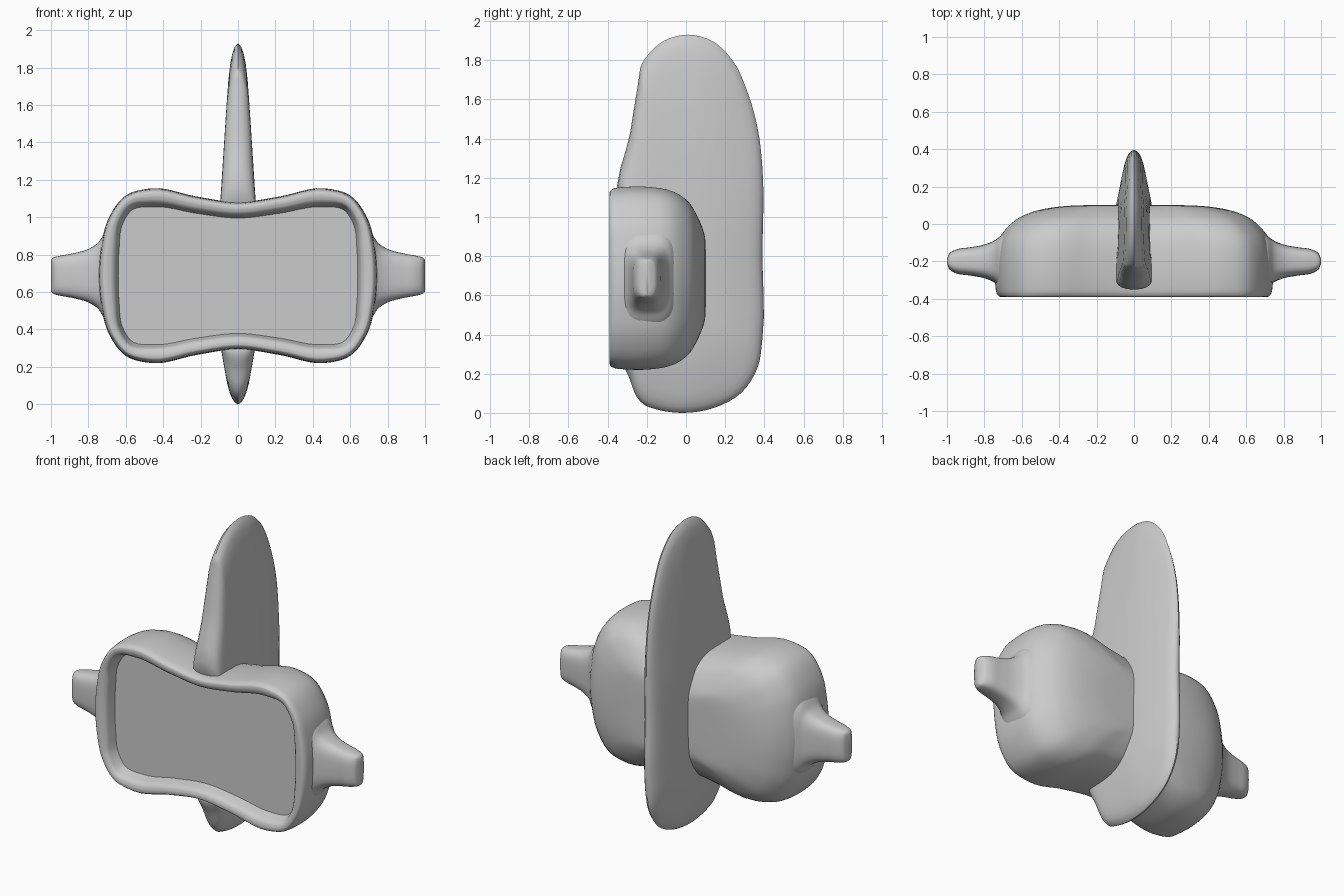
import bpy, bmesh, math
from mathutils import Vector

if "Cube" in bpy.data.objects:
    bpy.data.objects.remove(bpy.data.objects["Cube"])

CZ = 0.6875  # height of the mask's centre line


def spline(pts, n, closed=False):
    """Smooth curve through points, n samples per span."""
    p = [Vector(q) for q in pts]
    k = len(p)

    def slope(i):
        if not closed and i == 0:
            return (p[1] - p[0]) / (p[1] - p[0]).length
        if not closed and i == k - 1:
            return (p[-1] - p[-2]) / (p[-1] - p[-2]).length
        a, b = p[i % k] - p[(i - 1) % k], p[(i + 1) % k] - p[i % k]
        la, lb = a.length, b.length
        return (a * (lb / la) + b * (la / lb)) / (la + lb)

    out = []
    for i in range(k if closed else k - 1):
        a, b = p[i], p[(i + 1) % k]
        d = (b - a).length
        ma, mb = slope(i) * d, slope(i + 1) * d
        for j in range(n):
            t = j / n
            out.append(a * (2*t**3 - 3*t*t + 1) + ma * (t**3 - 2*t*t + t)
                       + b * (3*t*t - 2*t**3) + mb * (t**3 - t*t))
    if not closed:
        out.append(p[-1])
    return out


def loft(name, rings, cap_start=True, cap_end=True, angle=50):
    bm = bmesh.new()
    vs = [[bm.verts.new(c) for c in r] for r in rings]
    n = len(vs[0])
    for a, b in zip(vs, vs[1:]):
        for i in range(n):
            j = (i + 1) % n
            bm.faces.new((a[i], a[j], b[j], b[i]))
    if cap_start:
        bm.faces.new(vs[0])
    if cap_end:
        bm.faces.new(vs[-1])
    bmesh.ops.remove_doubles(bm, verts=bm.verts, dist=1e-5)
    bmesh.ops.recalc_face_normals(bm, faces=bm.faces)
    me = bpy.data.meshes.new(name)
    bm.to_mesh(me)
    bm.free()
    ob = bpy.data.objects.new(name, me)
    bpy.context.collection.objects.link(ob)
    bpy.ops.object.select_all(action='DESELECT')
    ob.select_set(True)
    bpy.context.view_layer.objects.active = ob
    bpy.ops.object.shade_smooth_by_angle(angle=math.radians(angle))
    return ob


def outline(quarter):
    """Mirror a quarter outline into a full smooth loop."""
    right = quarter + [(x, -z) for x, z in quarter[-2::-1]]
    return spline(right + [(-x, z) for x, z in right[-2:0:-1]], 6, True)


outer = outline([(0, .393), (.22, .423), (.46, .467), (.6, .428), (.69, .31),
                 (.733, .15), (.745, 0)])
inner = outline([(0, .318), (.22, .343), (.45, .38), (.575, .362), (.628, .28),
                 (.645, .15), (.65, 0)])

# Mask shell: (y, blend from outer to inner outline, x scale, z scale)
shell_path = [(-.31, 1, .985, .97), (-.355, .97, 1, 1), (-.375, .85, 1, 1),
              (-.388, .6, 1, 1), (-.39, .4, 1, 1), (-.38, .18, 1, 1),
              (-.35, .06, 1, 1), (-.22, 0, 1, 1), (-.1, 0, .98, .97),
              (0, 0, .885, .86), (.05, 0, .78, .71), (.08, 0, .65, .57),
              (.096, 0, .49, .46), (.101, 0, .3, .3), (.102, 0, .1, .1)]
rings = []
for y, t, fx, fz in spline(shell_path, 3):
    rings.append([(o.lerp(i, t).x * fx, y, CZ + o.lerp(i, t).y * fz)
                  for o, i in zip(outer, inner)])
loft("mask_shell", rings, cap_start=False)

# Front window set back inside the rim
loft("front_window", [[(v.x * .99, y, CZ + v.y * .98) for v in inner]
                      for y in (-.31, -.29)], angle=30)

# Strap lugs: (x, half depth, half height)
lug = [(.66, .17, .27), (.715, .135, .225), (.75, .11, .175), (.8, .09, .143),
       (.88, .075, .12), (.95, .064, .107), (.985, .045, .098), (1.0, .012, .085)]
for side, name in ((1, "right_strap_lug"), (-1, "left_strap_lug")):
    rings = []
    for x, hy, hz in spline(lug, 4):
        ring = []
        for k in range(40):
            c, s = math.cos(k * math.tau / 40), math.sin(k * math.tau / 40)
            ring.append((side * x, -.2 + hy * math.copysign(abs(c) ** .6, c),
                         CZ + hz * math.copysign(abs(s) ** .6, s)))
        rings.append(ring)
    loft(name, rings)

# Central upright fin: side profile (y, z), thinning away from the mask
fin = spline([(-.34, 1.08), (-.285, 1.43), (-.24, 1.71), (-.23, 1.77), (-.2, 1.82),
              (-.11, 1.9), (.01, 1.93), (.13, 1.9), (.23, 1.81), (.32, 1.62),
              (.37, 1.43), (.39, 1.25), (.39, .8), (.39, .38), (.365, .23),
              (.28, .1), (.14, .025), (-.02, 0), (-.15, .018), (-.21, .04),
              (-.235, .06), (-.29, .18), (-.33, .28), (-.25, .42), (-.24, .69),
              (-.25, .95)], 4, True)


def half_thickness(y, z):
    tz = max((z - 1.0) / .93, (.35 - z) / .35, 0)
    ty = max((y - .08) / .31, 0)
    return .1 * (1 - .6 * tz) * (1 - .62 * ty)


centre = Vector((-.1, CZ))
layers = [(.5, 1), (.7, 1), (.84, .98), (.91, .88), (.955, .7), (.985, .42), (1, 0)]
levels = [(s, e) for s, e in layers] + [(s, -e) for s, e in layers[-2::-1]]
rings = []
for s, e in levels:
    ring = [centre.lerp(v, s) for v in fin]
    rings.append([(e * half_thickness(v.x, v.y), v.x, v.y) for v in ring])
loft("centre_fin", rings)
